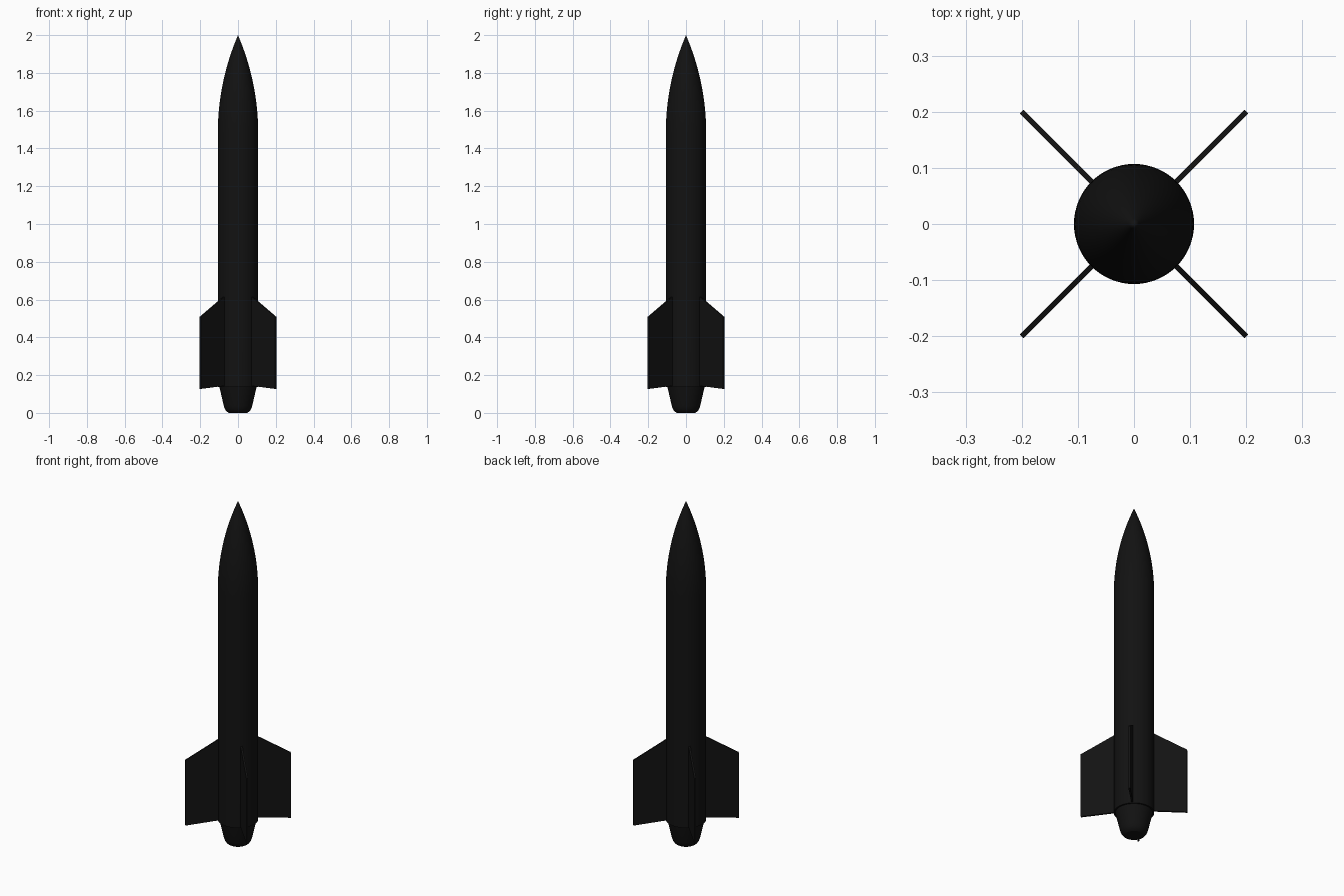
import bpy, bmesh, math

if "Cube" in bpy.data.objects:
    bpy.data.objects.remove(bpy.data.objects["Cube"])

SEGMENTS = 64
RADIUS = 0.107
NOSE_BASE, TIP = 1.48, 2.0

black = bpy.data.materials.new("black_paint")
black.diffuse_color = (0.006, 0.006, 0.006, 1)
black.use_nodes = True
black.node_tree.nodes["Principled BSDF"].inputs["Base Color"].default_value = black.diffuse_color


def make_object(name, bm, angle=30):
    bmesh.ops.recalc_face_normals(bm, faces=bm.faces)
    mesh = bpy.data.meshes.new(name)
    bm.to_mesh(mesh)
    bm.free()
    obj = bpy.data.objects.new(name, mesh)
    bpy.context.collection.objects.link(obj)
    mesh.materials.append(black)
    bpy.ops.object.select_all(action='DESELECT')
    obj.select_set(True)
    bpy.context.view_layer.objects.active = obj
    bpy.ops.object.shade_smooth_by_angle(angle=math.radians(angle))
    return obj


def lathe(name, profile):
    """Spin an (r, z) profile about the z axis."""
    bm = bmesh.new()
    verts = [bm.verts.new((r, 0, z)) for r, z in profile]
    edges = [bm.edges.new(pair) for pair in zip(verts, verts[1:])]
    bmesh.ops.spin(bm, geom=verts + edges, cent=(0, 0, 0), axis=(0, 0, 1),
                   angle=math.tau, steps=SEGMENTS)
    bmesh.ops.remove_doubles(bm, verts=bm.verts, dist=1e-5)
    return make_object(name, bm)


# Body tube and ogive nose in one smooth skin
length = TIP - NOSE_BASE
rho = (RADIUS ** 2 + length ** 2) / (2 * RADIUS)
profile = [(0.0, 0.138), (RADIUS, 0.138)]
for i in range(25):
    d = length * i / 24
    profile.append((max(0.0, math.sqrt(rho ** 2 - d ** 2) - rho + RADIUS), NOSE_BASE + d))
profile[-1] = (0.0, TIP)
lathe("body_and_nose", profile)

# Tapered tail cone with a rounded lower edge
lathe("tail_cone", [(0.0, 0.14), (0.099, 0.14), (0.075, 0.036), (0.069, 0.019),
                    (0.060, 0.007), (0.048, 0.0), (0.0, 0.0)])

# Four diagonal fins
FIN = [(0.085, 0.628), (0.283, 0.508), (0.283, 0.127), (0.085, 0.145)]
HALF = 0.005
for i in range(4):
    bm = bmesh.new()
    face = bm.faces.new([bm.verts.new((r, -HALF, z)) for r, z in FIN])
    side = bmesh.ops.extrude_face_region(bm, geom=[face])["geom"]
    bmesh.ops.translate(bm, vec=(0, 2 * HALF, 0),
                        verts=[v for v in side if isinstance(v, bmesh.types.BMVert)])
    fin = make_object(f"fin_{i + 1}", bm)
    fin.rotation_euler.z = math.radians(45 + 90 * i)
